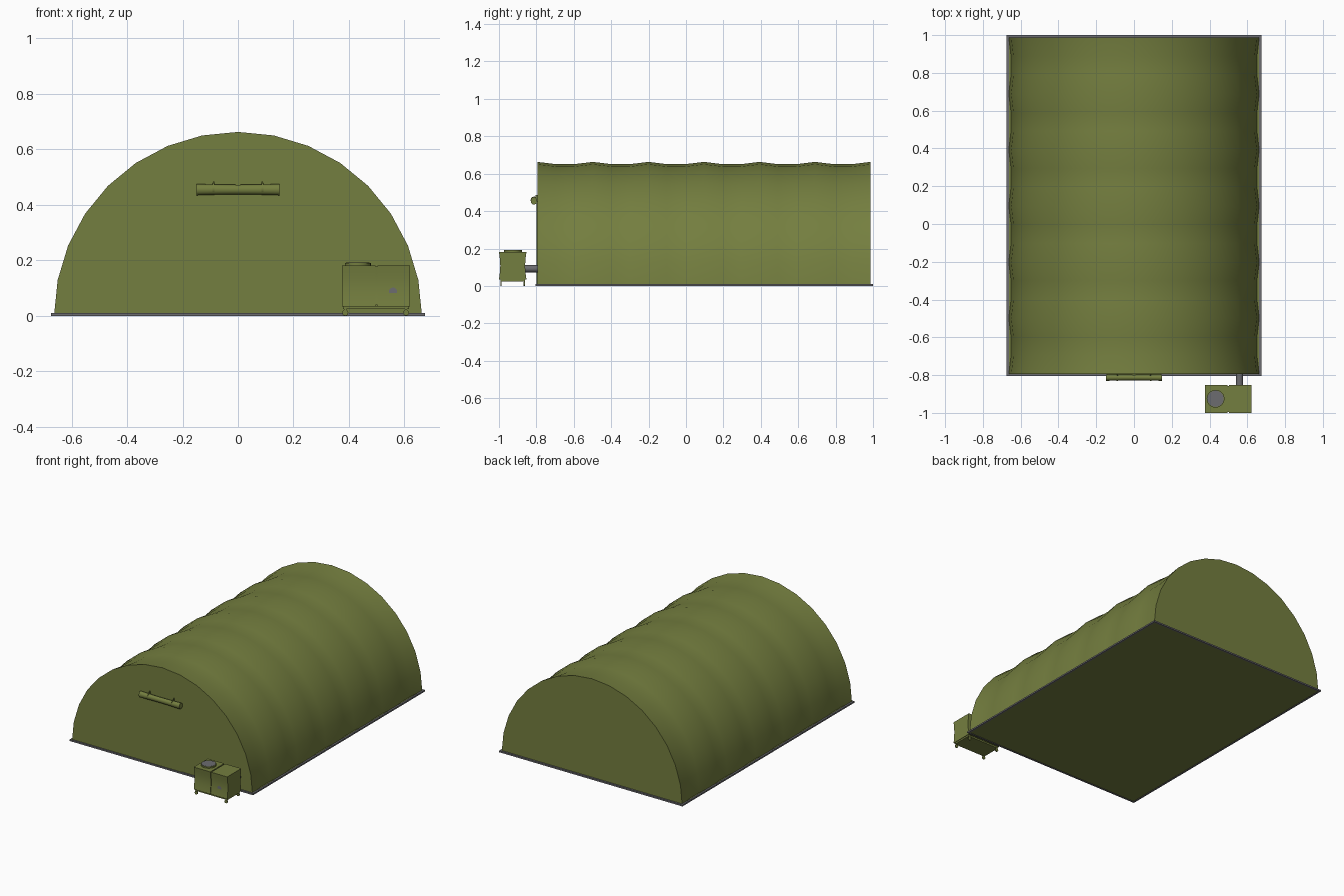
import bpy, bmesh, math
from mathutils import Matrix

if "Cube" in bpy.data.objects:
    bpy.data.objects.remove(bpy.data.objects["Cube"])


def material(name, rgb):
    m = bpy.data.materials.new(name)
    m.diffuse_color = (*rgb, 1)
    m.use_nodes = True
    m.node_tree.nodes["Principled BSDF"].inputs["Base Color"].default_value = m.diffuse_color
    return m


OLIVE = material("olive canvas", (0.175, 0.21, 0.05))
GREY = material("grey metal", (0.15, 0.15, 0.16))


def finish(name, bm, mat, angle=35):
    bmesh.ops.recalc_face_normals(bm, faces=bm.faces)
    me = bpy.data.meshes.new(name)
    bm.to_mesh(me)
    bm.free()
    ob = bpy.data.objects.new(name, me)
    bpy.context.collection.objects.link(ob)
    me.materials.append(mat)
    bpy.ops.object.select_all(action='DESELECT')
    ob.select_set(True)
    bpy.context.view_layer.objects.active = ob
    bpy.ops.object.shade_smooth_by_angle(angle=math.radians(angle))
    return ob


def box(name, lo, hi, mat):
    bm = bmesh.new()
    size = [b - a for a, b in zip(lo, hi)]
    mid = [(a + b) / 2 for a, b in zip(lo, hi)]
    bmesh.ops.create_cube(bm, size=1, matrix=Matrix.Translation(mid) @ Matrix.Diagonal((*size, 1)))
    return finish(name, bm, mat)


def cylinder(name, centre, radius, depth, axis, mat, sides=16):
    bm = bmesh.new()
    rot = Matrix() if axis == 'Z' else Matrix.Rotation(math.pi / 2, 4, 'X' if axis == 'Y' else 'Y')
    bmesh.ops.create_cone(bm, cap_ends=True, segments=sides, radius1=radius, radius2=radius,
                          depth=depth, matrix=Matrix.Translation(centre) @ rot)
    return finish(name, bm, mat)


def loft(name, rings, mat):
    # Skin a list of closed rings and cap both ends
    bm = bmesh.new()
    vs = [[bm.verts.new(p) for p in r] for r in rings]
    n = len(vs[0])
    for a, b in zip(vs, vs[1:]):
        for i in range(n):
            j = (i + 1) % n
            bm.faces.new((a[i], a[j], b[j], b[i]))
    bm.faces.new(vs[0])
    bm.faces.new(vs[-1])
    return finish(name, bm, mat)


# Arched canvas shell: six bays sagging between the ribs
Y0, Y1, BAYS, SEGS = -0.795, 0.987, 6, 16
rings = []
for k in range(BAYS * 3 + 1):
    y = Y0 + (Y1 - Y0) * k / (BAYS * 3)
    r = 0.663 if k % 3 == 0 else 0.651
    rings.append([(r * math.cos(math.pi * i / SEGS), y,
                   max(0.005, r * math.sin(math.pi * i / SEGS))) for i in range(SEGS + 1)])
loft("canvas_shell", rings, OLIVE)

# Ground sheet and the metal rail around it
box("ground_sheet", (-0.668, -0.798, 0.002), (0.668, 0.992, 0.006), OLIVE)
for s in (-1, 1):
    box("side_rail", (s * 0.668 - 0.006, -0.805, 0), (s * 0.668 + 0.006, 1.0, 0.01), GREY)
for y in (-0.805, 0.988):
    box("end_rail", (-0.674, y, 0), (0.674, y + 0.012, 0.01), GREY)

# Door panel, rolled flap and its two straps
box("door_panel", (-0.143, -0.799, 0.01), (0.143, -0.79, 0.45), OLIVE)
roll = []
for k in range(9):
    x = -0.149 + 0.298 * k / 8
    r = 0.0175 + 0.003 * (abs(x) / 0.149) ** 2
    roll.append([(x, -0.813 + 0.85 * r * math.cos(a), 0.455 + r * math.sin(a))
                 for a in (math.tau * i / 12 for i in range(12))])
loft("door_roll", roll, OLIVE)
for s in (-1, 1):
    cylinder("roll_strap", (s * 0.088, -0.811, 0.458), 0.02, 0.007, 'X', OLIVE, 12)
    box("strap_tab", (s * 0.088 - 0.003, -0.805, 0.46), (s * 0.088 + 0.003, -0.793, 0.485), OLIVE)

# Heater unit: two pinched halves around a recessed core
ZB, ZT, YF, YB = 0.034, 0.182, -1.0, -0.853


def heater_part(name, x0, x1, inset):
    side = [(math.sin(math.pi * t / 6) * 0.007 + inset, ZB + inset + (ZT - ZB - 2 * inset) * t / 6)
            for t in range(7)]
    prof = [(YF + d, z) for d, z in side] + [(YB - d, z) for d, z in reversed(side)]
    loft(name, [[(x, y, z) for y, z in prof] for x in (x0, x1)], OLIVE)


heater_part("heater_left_half", 0.375, 0.496, 0)
heater_part("heater_right_half", 0.503, 0.621, 0)
heater_part("heater_core", 0.49, 0.51, 0.005)
box("heater_base", (0.379, -0.993, 0.024), (0.617, -0.86, 0.034), OLIVE)

# Feet under the heater
for x in (0.387, 0.606):
    for y in (-0.989, -0.864):
        cylinder("heater_wheel", (x, y, 0.011), 0.011, 0.007, 'Y', OLIVE, 12)
        box("wheel_bracket", (x - 0.004, y - 0.003, 0.012), (x + 0.004, y + 0.003, 0.026), OLIVE)

# Top fan collar with grey grille, and duct to the shelter
cylinder("fan_collar", (0.432, -0.925, 0.185), 0.047, 0.012, 'Z', OLIVE, 24)
cylinder("fan_grille", (0.432, -0.925, 0.1905), 0.043, 0.004, 'Z', GREY, 24)
cylinder("air_duct", (0.559, -0.83, 0.092), 0.019, 0.08, 'Y', GREY, 16)
cylinder("intake_plate", (0.559, -0.992, 0.087), 0.015, 0.004, 'Y', GREY, 16)
